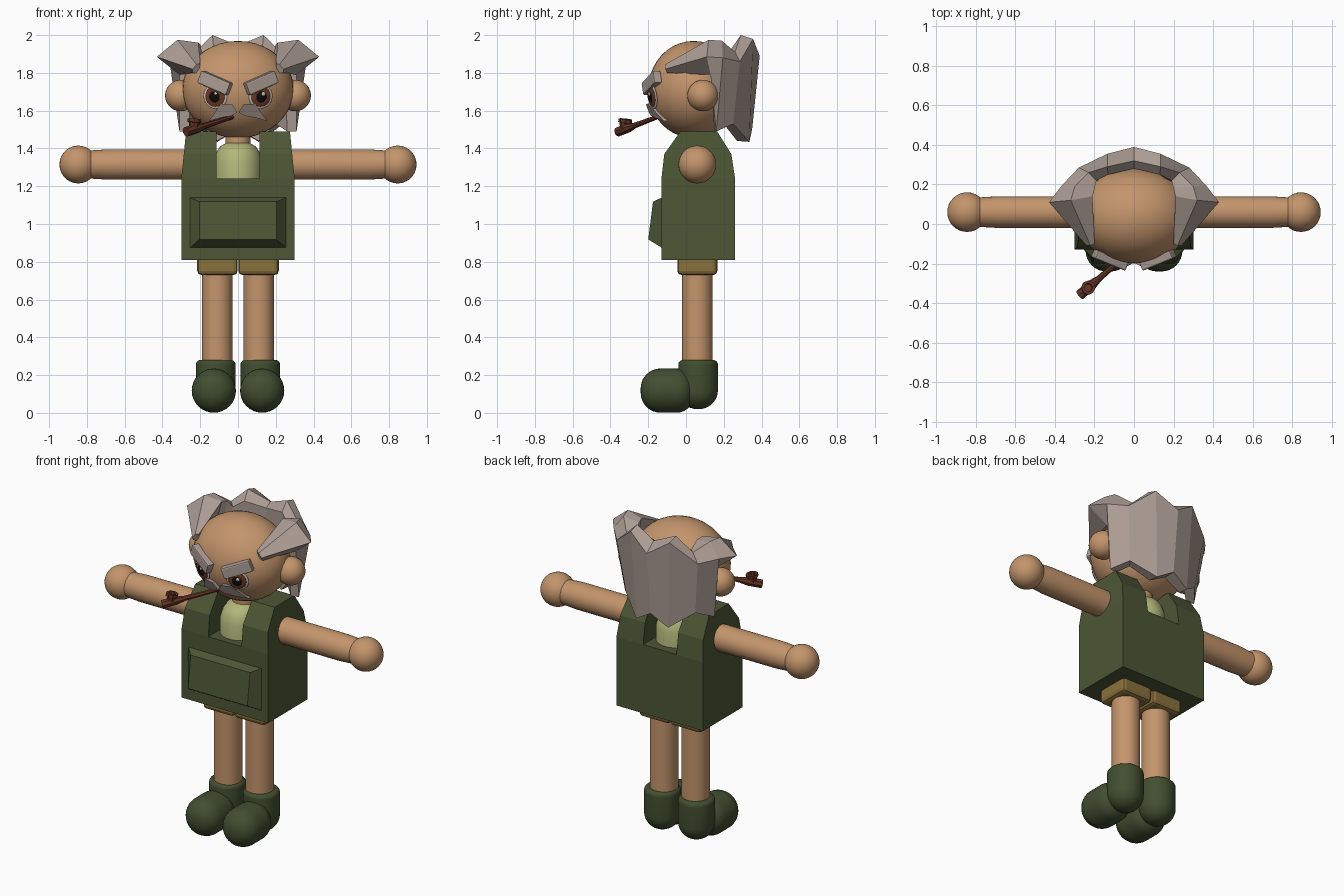
import bpy, bmesh
from math import sin, cos, pi, sqrt, radians
from mathutils import Vector, Matrix

if "Cube" in bpy.data.objects:
    bpy.data.objects.remove(bpy.data.objects["Cube"], do_unlink=True)


def material(name, *rgb):
    """Flat material from 0-255 display colour, stored as linear."""
    lin = [((c / 255 + .055) / 1.055) ** 2.4 for c in rgb] + [1]
    m = bpy.data.materials.new(name)
    m.use_nodes = True
    m.diffuse_color = lin
    m.node_tree.nodes["Principled BSDF"].inputs["Base Color"].default_value = lin
    return m


skin = material("skin", 196, 149, 108)
grey = material("grey hair", 172, 157, 149)
olive = material("olive tunic", 77, 86, 53)
moss = material("moss shoe", 66, 78, 48)
ochre = material("ochre shorts", 138, 113, 60)
lime = material("pale lime shirt", 178, 183, 122)
wood = material("pipe wood", 104, 54, 38)
iris_brown = material("iris brown", 112, 58, 34)
black = material("pupil black", 14, 12, 12)
white = material("eye white", 205, 200, 198)
SIDES = ((1, "left"), (-1, "right"))


def build(name, verts, faces, mat, smooth=True, bevel=0, matrix=None):
    mesh = bpy.data.meshes.new(name)
    mesh.from_pydata([tuple(v) for v in verts], [], faces)
    if matrix:
        mesh.transform(matrix)
    bm = bmesh.new()
    bm.from_mesh(mesh)
    bmesh.ops.remove_doubles(bm, verts=bm.verts, dist=1e-5)
    bmesh.ops.recalc_face_normals(bm, faces=bm.faces)
    bm.to_mesh(mesh)
    bm.free()
    mesh.materials.append(mat)
    if smooth:
        mesh.shade_smooth()
        mesh.set_sharp_from_angle(angle=radians(35))
    ob = bpy.data.objects.new(name, mesh)
    bpy.context.scene.collection.objects.link(ob)
    if bevel:
        mod = ob.modifiers.new("Bevel", "BEVEL")
        mod.width, mod.segments = bevel, 2
    return ob


def loft(name, rings, mat, closed=True, **kw):
    """Skin a list of equal-length closed rings and cap both ends."""
    n = len(rings[0])
    verts = [v for r in rings for v in r]
    faces = [(i * n + j, i * n + (j + 1) % n, (i + 1) * n + (j + 1) % n, (i + 1) * n + j)
             for i in range(len(rings) - 1) for j in range(n)]
    if closed:
        faces += [tuple(range(n)), tuple(range(len(verts) - n, len(verts)))]
    return build(name, verts, faces, mat, **kw)


def lathe(name, profile, mat, loc, axis=(0, 0, 1), scale=(1, 1, 1), segs=32, **kw):
    """Revolve (radius, height) points about an axis."""
    rings = [[(r * cos(2 * pi * k / segs), r * sin(2 * pi * k / segs), h) for k in range(segs)]
             for r, h in profile]
    turn = Vector((0, 0, 1)).rotation_difference(Vector(axis)).to_matrix().to_4x4()
    m = Matrix.Translation(loc) @ turn @ Matrix.Diagonal((*scale, 1))
    return loft(name, rings, mat, closed=profile[0][0] > 0, matrix=m, **kw)


def rounded(r, length, low, high, n=8):
    """Profile of a cylinder with rounded ends."""
    arc = [pi / 2 * i / n for i in range(n + 1)]
    return ([(0, 0)] + [(r - low + low * sin(a), low - low * cos(a)) for a in arc]
            + [(r - high + high * cos(a), length - high + high * sin(a)) for a in arc]
            + [(0, length)])


def ball(name, mat, loc, size, axis=(0, 0, 1)):
    prof = [(sin(pi * i / 20), -cos(pi * i / 20)) for i in range(21)]
    return lathe(name, prof, mat, loc, axis, size)


def box(name, mat, loc, size, rot=None, bevel=0):
    m = Matrix.Translation(loc) @ (rot or Matrix()) @ Matrix.Diagonal((*size, 1))
    square = [(-.5, -.5), (.5, -.5), (.5, .5), (-.5, .5)]
    return loft(name, [[(x, y, z) for x, y in square] for z in (-.5, .5)], mat,
                smooth=False, bevel=bevel, matrix=m)


# Head and face surface
HEAD, HEAD_R = Vector((0, .04, 1.712)), Vector((.295, .24, .257))
ball("head", skin, HEAD, HEAD_R)


def face_y(x, z):
    t = 1 - (x / HEAD_R.x) ** 2 - ((z - HEAD.z) / HEAD_R.z) ** 2
    return HEAD.y - HEAD_R.y * sqrt(max(t, .1))


lathe("neck", [(.066, 1.38), (.066, 1.52)], skin, (0, .06, 0))
lathe("shirt", [(.13, 1.2), (.13, 1.33), (.115, 1.38), (.095, 1.41), (.06, 1.43)], lime,
      (0, .06, 0), scale=(1, 1.15, 1))

# Tunic: lower block with two shoulder straps
LOW = [(-.13, .81), (.26, .81), (.26, 1.24), (-.13, 1.24)]
STRAP = [(-.13, 1.24), (.26, 1.24), (.24, 1.37), (.165, 1.49), (-.03, 1.49), (-.115, 1.37)]


def slope(z):
    return .3 - max(0, z - 1.24) * .1


loft("tunic", [[(s * .3, y, z) for y, z in LOW] for s in (-1, 1)], olive, smooth=False)
for s, side in SIDES:
    loft(side + "_strap", [[(s * .115, y, z) for y, z in STRAP],
                           [(s * slope(z), y, z) for y, z in STRAP]], olive, smooth=False)

# Front pocket
loft("pocket", [[(-.255, -.128, .875), (.255, -.128, .875), (.255, -.128, 1.14), (-.255, -.128, 1.14)],
                [(-.205, -.2, .918), (.205, -.2, .918), (.205, -.175, 1.118), (-.205, -.175, 1.118)]],
     olive, smooth=False)

# Paired limbs, shoes and face parts
for s, side in SIDES:
    lathe(side + "_arm", [(.08, .25), (.08, .69), (.074, .79)], skin, (0, .06, 1.315), (s, 0, 0))
    ball(side + "_hand", skin, (s * .845, .06, 1.315), (.1, .1, .1))
    lathe(side + "_leg", [(.081, .2), (.081, .8)], skin, (s * .11, .06, 0))
    box(side + "_shorts", ochre, (s * .109, .06, .81), (.214, .212, .16), bevel=.022)
    lathe(side + "_heel", rounded(.105, .26, .1, .025), moss, (s * .118, .064, .02))
    lathe(side + "_toe", rounded(.117, .28, .09, .105), moss, (s * .128, .04, .118), (0, -1, 0))
    ball(side + "_ear", skin, (s * .303, .09, 1.68), (.083, .083, .083))

    # Eyes: thin lenses stacked along the face normal
    spot = Vector((s * .12, face_y(.12, 1.675), 1.675))
    out = Vector([(spot[i] - HEAD[i]) / HEAD_R[i] ** 2 for i in range(3)]).normalized()
    for part, mat, r, lift in (("eye", white, .066, .001), ("iris", iris_brown, .054, .007),
                               ("pupil", black, .031, .012)):
        ball(side + "_" + part, mat, spot + out * lift, (r, r, .009), out)
    ball(side + "_eye_glint", white, spot + out * .019 + Vector((.008, 0, .016)),
         (.011, .011, .006), out)

    # Brow slants down toward the nose
    turn = Matrix.Rotation(s * radians(22), 4, "Z") @ Matrix.Rotation(-s * radians(22), 4, "Y")
    box(side + "_brow", grey, (s * .122, face_y(.12, 1.75) - .005, 1.747), (.18, .045, .07),
        turn, bevel=.008)

    # Moustache half hugging the face
    half = [(.003, 1.59), (.03, 1.632), (.09, 1.637), (.155, 1.545), (.09, 1.563), (.035, 1.572)]
    loft(side + "_moustache", [[(s * x, face_y(x, z) + d, z) for x, z in half]
                               for d in (-.025, .02)], grey, smooth=False)

# Hair: ring sections of inner top, crest, outer ridge, outer hem, inner hem
TUFTS = [
    [(.2, -.1, 1.85), (.22, -.11, 1.845), (.24, -.11, 1.82), (.24, -.1, 1.8), (.21, -.09, 1.8)],
    [(.21, .14, 1.96), (.32, .12, 1.975), (.43, .11, 1.885), (.31, .13, 1.79), (.25, .13, 1.8)],
    [(.2, .18, 1.95), (.3, .19, 1.97), (.365, .195, 1.88), (.31, .16, 1.49), (.26, .15, 1.49)],
    [(.19, .22, 1.9), (.23, .26, 1.91), (.28, .285, 1.86), (.24, .25, 1.53), (.2, .2, 1.53)],
    [(.13, .25, 1.94), (.135, .29, 2), (.135, .355, 1.98), (.11, .335, 1.435), (.11, .27, 1.44)],
    [(0, .28, 1.92), (0, .32, 1.945), (0, .39, 1.89), (0, .35, 1.5), (0, .27, 1.5)],
]
loft("hair", TUFTS + [[(-x, y, z) for x, y, z in t] for t in reversed(TUFTS[:-1])], grey,
     smooth=False)

# Smoking pipe
mouth, tip = Vector((-.03, -.15, 1.567)), Vector((-.275, -.36, 1.488))
reach = (tip - mouth).length
lathe("pipe_stem", [(.012, 0), (.016, reach * .6), (.026, reach * .75), (.026, reach)], wood,
      mouth, tip - mouth, segs=8, smooth=False)
lathe("pipe_bowl", [(.024, 0), (.028, .03), (.036, .032), (.036, .05), (.022, .05), (.02, .03)],
      wood, tip.lerp(mouth, .16) + Vector((0, 0, .005)), (.1, .1, 1), segs=8, smooth=False)
